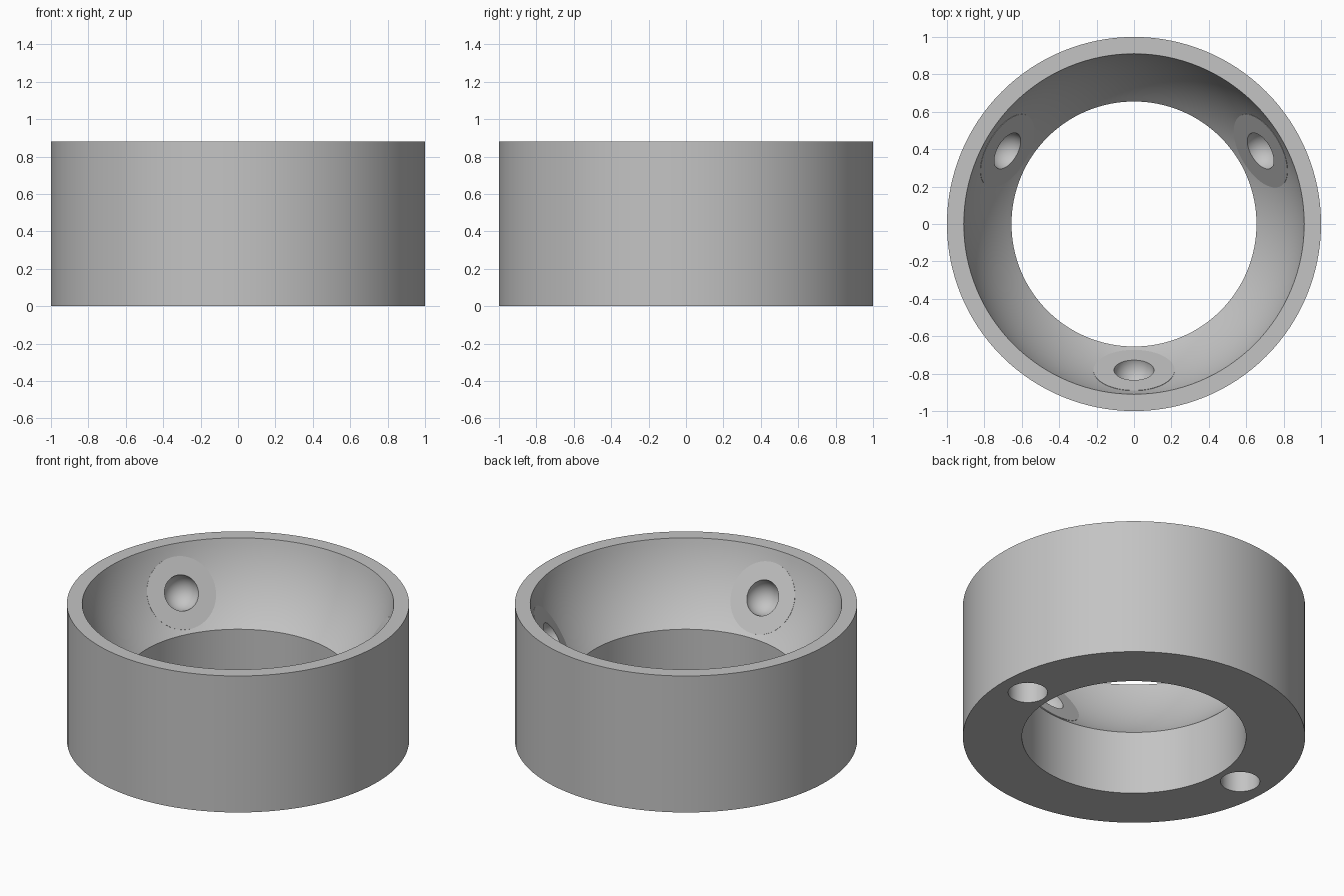
import bpy, bmesh, math
from mathutils import Matrix, Vector

cube = bpy.data.objects.get("Cube")
if cube:
    bpy.data.objects.remove(cube, do_unlink=True)

HEIGHT, BORE, LEDGE = 0.88, 0.655, 0.41
CUP_Z, CUP_R = 1.07, 0.93          # centre and radius of the spherical cup
PAD_DIST, PAD_R, DIMPLE_R = 0.902, 0.217, 0.107
HOLE_R, HOLE_POS, HOLE_DEPTH = 0.115, 0.81, 0.25

grey = bpy.data.materials.new("plain grey")
grey.use_nodes = True
colour = (0.55, 0.55, 0.55, 1)
grey.diffuse_color = colour
grey.node_tree.nodes["Principled BSDF"].inputs["Base Color"].default_value = colour


def make_object(name, bm):
    bmesh.ops.recalc_face_normals(bm, faces=bm.faces)
    mesh = bpy.data.meshes.new(name)
    bm.to_mesh(mesh)
    bm.free()
    mesh.materials.append(grey)
    obj = bpy.data.objects.new(name, mesh)
    bpy.context.collection.objects.link(obj)
    return obj


def lathe(name, profile, sides):
    bm = bmesh.new()
    rings = []
    for i in range(sides):
        a = 2 * math.pi * i / sides
        rings.append([bm.verts.new((r * math.cos(a), r * math.sin(a), z)) for r, z in profile])
    n = len(profile)
    for i in range(sides):
        p, q = rings[i], rings[(i + 1) % sides]
        for j in range(n):
            k = (j + 1) % n
            bm.faces.new((p[j], q[j], q[k], p[k]))
    return make_object(name, bm)


def add_cylinder(bm, radius, depth, matrix):
    bmesh.ops.create_cone(bm, cap_ends=True, segments=72, radius1=radius,
                          radius2=radius, depth=depth, matrix=matrix)


def combine(body, tool, operation):
    mod = body.modifiers.new(operation, 'BOOLEAN')
    mod.operation = operation
    mod.solver = 'EXACT'
    mod.object = tool
    bpy.context.view_layer.objects.active = body
    bpy.ops.object.modifier_apply(modifier=mod.name)
    bpy.data.objects.remove(tool, do_unlink=True)


# Ring with a straight bore that opens into a spherical cup
start = math.asin(BORE / CUP_R)
end = math.acos((CUP_Z - HEIGHT) / CUP_R)
steps = 16
cup = []
for i in range(steps + 1):
    t = start + (end - start) * i / steps
    cup.append((CUP_R * math.sin(t), CUP_Z - CUP_R * math.cos(t)))
cup[0] = (BORE, LEDGE)
body = lathe("socket_ring", [(1, 0), (BORE, 0)] + cup + [(1, HEIGHT)], 128)

# Three flat pads facing the cup centre, each with a round ball seat
pads, cuts = bmesh.new(), bmesh.new()
for degrees in (-90, 30, 150):
    a, tilt = math.radians(degrees), math.radians(30)
    out = Vector((math.cos(a) * math.cos(tilt), math.sin(a) * math.cos(tilt), -math.sin(tilt)))
    turn = out.to_track_quat('Z', 'Y').to_matrix().to_4x4()
    centre = Vector((0, 0, CUP_Z)) + out * PAD_DIST
    add_cylinder(pads, PAD_R, 0.07, Matrix.Translation(centre + out * 0.035) @ turn)
    bmesh.ops.create_uvsphere(cuts, u_segments=64, v_segments=33, radius=DIMPLE_R,
                              matrix=Matrix.Translation(centre) @ turn)

# Two blind holes in the underside
for side in (-1, 1):
    add_cylinder(cuts, HOLE_R, HOLE_DEPTH * 2, Matrix.Translation((side * HOLE_POS, 0, 0)))

combine(body, make_object("pads", pads), 'UNION')
combine(body, make_object("cutters", cuts), 'DIFFERENCE')

bpy.ops.object.select_all(action='DESELECT')
body.select_set(True)
bpy.context.view_layer.objects.active = body
bpy.ops.object.shade_smooth_by_angle(angle=math.radians(9))
